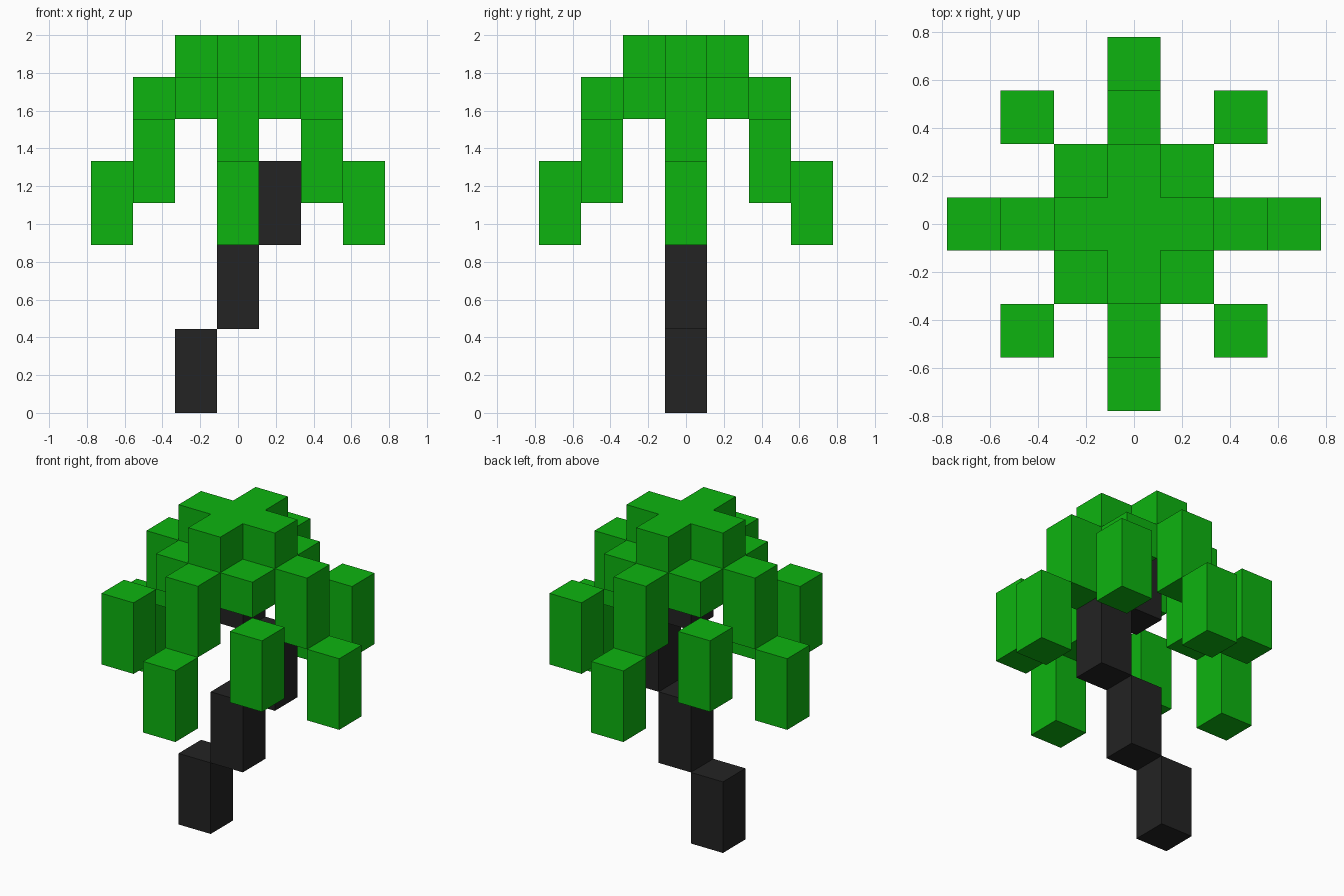
import bpy, bmesh

U = 2 / 9  # one block unit

cube = bpy.data.objects.get("Cube")
if cube:
    bpy.data.objects.remove(cube, do_unlink=True)


def material(name, rgb):
    m = bpy.data.materials.new(name)
    m.use_nodes = True
    m.diffuse_color = (*rgb, 1)
    m.node_tree.nodes["Principled BSDF"].inputs["Base Color"].default_value = (*rgb, 1)
    return m


leaf_green = material("leaf green", (0.004, 0.456, 0.005))
bark_black = material("bark black", (0.0168, 0.0168, 0.0168))


def add_object(name, bm, mat):
    bmesh.ops.recalc_face_normals(bm, faces=bm.faces)
    mesh = bpy.data.meshes.new(name)
    bm.to_mesh(mesh)
    bm.free()
    mesh.materials.append(mat)
    ob = bpy.data.objects.new(name, mesh)
    bpy.context.collection.objects.link(ob)
    return ob


def block(name, x, y, z0, z1, mat):
    """One-unit-wide column centred on grid cell x, y, from layer z0 to z1."""
    bm = bmesh.new()
    bmesh.ops.create_cube(bm, size=1)
    bmesh.ops.scale(bm, vec=(U, U, (z1 - z0) * U), verts=bm.verts)
    ob = add_object(name, bm, mat)
    ob.location = (x * U, y * U, (z0 + z1) / 2 * U)
    return ob


# Stepped trunk, bending out to the side and back under the crown
for i, x in enumerate((-1, 0, 1, 0)):
    block(f"trunk_{i + 1}", x, 0, 2 * i, 2 * i + 2, bark_black)

# Cross-shaped crown cap, extruded from its outline
a, b = 0.5 * U, 1.5 * U
outline = [(a, a), (a, b), (-a, b), (-a, a), (-b, a), (-b, -a),
           (-a, -a), (-a, -b), (a, -b), (a, -a), (b, -a), (b, a)]
bm = bmesh.new()
base = bm.faces.new([bm.verts.new((x, y, 8 * U)) for x, y in outline])
top = bmesh.ops.extrude_face_region(bm, geom=[base], use_keep_orig=True)["geom"]
bmesh.ops.translate(bm, vec=(0, 0, U),
                    verts=[v for v in top if isinstance(v, bmesh.types.BMVert)])
add_object("crown_cap", bm, leaf_green)

# Straight fronds: two hanging steps on each of the four sides
for side, (dx, dy) in {"left": (1, 0), "right": (-1, 0),
                       "back": (0, 1), "front": (0, -1)}.items():
    block(f"{side}_frond_inner", 2 * dx, 2 * dy, 6, 8, leaf_green)
    block(f"{side}_frond_tip", 3 * dx, 3 * dy, 4, 6, leaf_green)

# Diagonal fronds: a small cube and a hanging tip at each corner
for sx, xname in ((1, "left"), (-1, "right")):
    for sy, yname in ((1, "back"), (-1, "front")):
        block(f"{yname}_{xname}_frond_inner", sx, sy, 7, 8, leaf_green)
        block(f"{yname}_{xname}_frond_tip", 2 * sx, 2 * sy, 5, 7, leaf_green)
